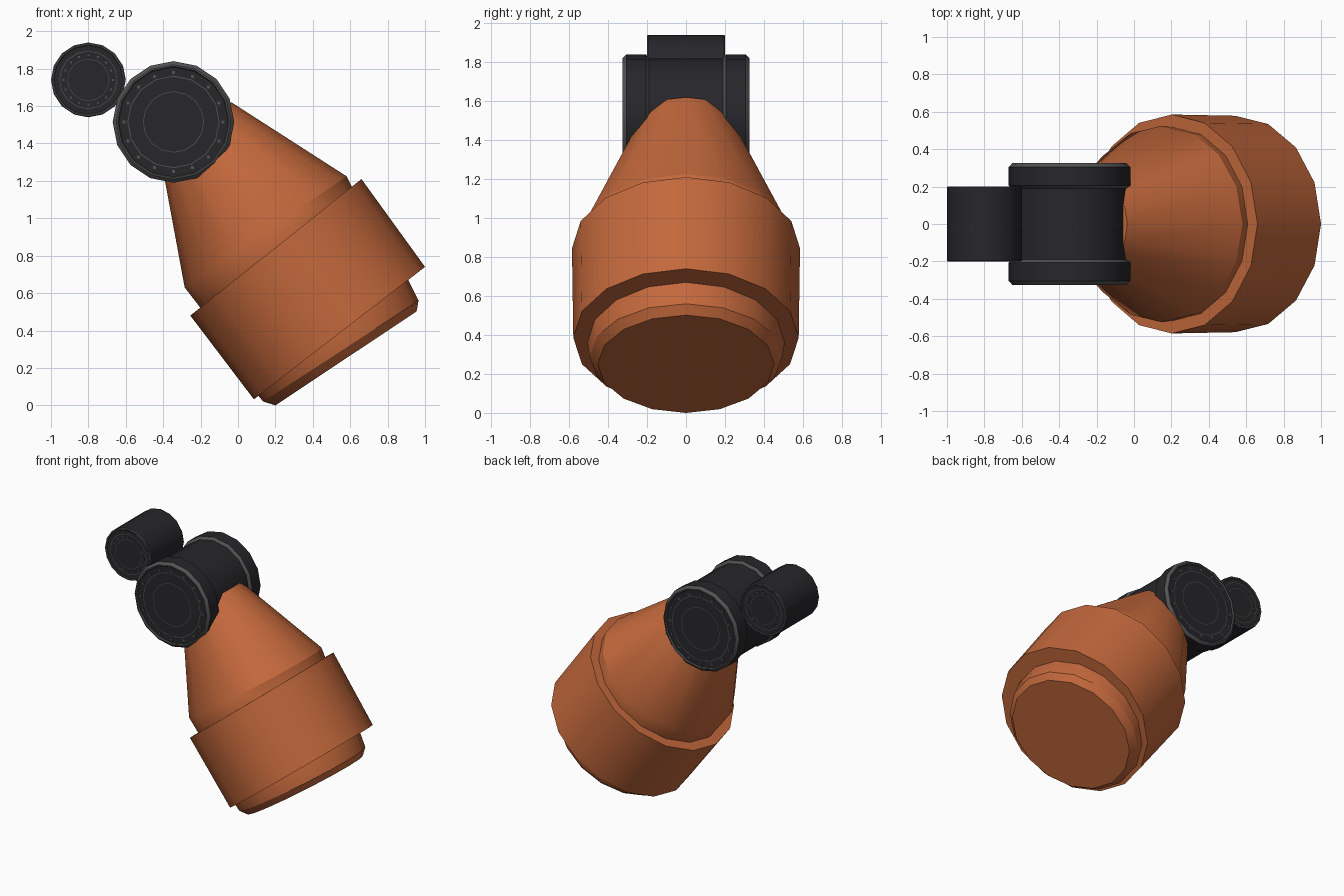
import bpy, bmesh
from math import sin, cos, pi, radians, hypot

if "Cube" in bpy.data.objects:
    bpy.data.objects.remove(bpy.data.objects["Cube"])

SIDES = 16


def material(name, rgb):
    m = bpy.data.materials.new(name)
    m.diffuse_color = (*rgb, 1)
    m.use_nodes = True
    m.node_tree.nodes["Principled BSDF"].inputs["Base Color"].default_value = m.diffuse_color
    return m


ORANGE = material("orange", (0.55, 0.14, 0.045))
BLACK = material("black", (0.02, 0.02, 0.024))
GREY = material("grey", (0.085, 0.085, 0.085))


def skin(name, rings, mats, bands):
    """Join successive rings of points into a capped solid; bands gives material slots."""
    bm = bmesh.new()
    loops = [[bm.verts.new(p) for p in ring] for ring in rings]
    n = len(rings[0])
    for a, b, slot in zip(loops, loops[1:], bands):
        for i in range(n):
            j = (i + 1) % n
            bm.faces.new((a[i], a[j], b[j], b[i])).material_index = slot
    bm.faces.new(loops[0])
    bm.faces.new(loops[-1])
    bmesh.ops.recalc_face_normals(bm, faces=bm.faces)
    me = bpy.data.meshes.new(name)
    bm.to_mesh(me)
    bm.free()
    for m in mats:
        me.materials.append(m)
    ob = bpy.data.objects.new(name, me)
    bpy.context.collection.objects.link(ob)
    bpy.ops.object.select_all(action='DESELECT')
    ob.select_set(True)
    bpy.context.view_layer.objects.active = ob
    bpy.ops.object.shade_smooth_by_angle(angle=radians(28))
    return ob


def tilted(x0, z0, x1, z1):
    """Circle whose side-on diameter runs between two points in the xz plane."""
    r = hypot(x1 - x0, z1 - z0) / 2
    ring = []
    for i in range(SIDES):
        a = 2 * pi * i / SIDES
        t = (1 + cos(a)) / 2
        ring.append((x0 + (x1 - x0) * t, r * sin(a), z0 + (z1 - z0) * t))
    return ring


def around_y(cx, cz, r, y, n=SIDES):
    return [(cx + r * cos(2 * pi * i / n), y, cz + r * sin(2 * pi * i / n)) for i in range(n)]


def roller(name, cx, cz, half, bolts, bolt_r, bolt_size):
    """Roller along y, mirrored from half = [(radius, y, slot of band to next point)]."""
    left = [(r, -y) for r, y, _ in half]
    right = [(r, y) for r, y, _ in reversed(half)]
    slots = [s for _, _, s in half]
    bands = slots[:-1] + [slots[-1]] + slots[:-1][::-1]
    skin(name, [around_y(cx, cz, r, y) for r, y in left + right], [BLACK, GREY], bands)
    # bolt heads on both ends, as one object
    end = half[0][1]
    bm = bmesh.new()
    for side in (-1, 1):
        for i in range(bolts):
            a = 2 * pi * i / bolts
            made = bmesh.ops.create_cube(bm, size=bolt_size)['verts']
            bmesh.ops.translate(bm, verts=made, vec=(
                cx + bolt_r * cos(a), side * (end - bolt_size * 0.25), cz + bolt_r * sin(a)))
    me = bpy.data.meshes.new(name + "_bolts")
    bm.to_mesh(me)
    bm.free()
    me.materials.append(GREY)
    bpy.context.collection.objects.link(bpy.data.objects.new(name + "_bolts", me))


# tapered sleeve narrowing into the large roller
skin("tapered_sleeve", [
    tilted(-0.42, 1.36, -0.035, 1.62),
    tilted(-0.285, 0.63, 0.58, 1.225),
    tilted(-0.20, 0.52, 0.61, 1.165),
    tilted(-0.16, 0.47, 0.65, 1.11)], [ORANGE], [0] * 3)

# wide collar
skin("collar", [
    tilted(-0.255, 0.48, 0.66, 1.21),
    tilted(0.085, 0.032, 1.0, 0.74)], [ORANGE], [0])

# end cap below the collar
skin("end_cap", [
    tilted(0.07, 0.10, 0.87, 0.72),
    tilted(0.11, 0.05, 0.91, 0.67),
    tilted(0.135, 0.02, 0.965, 0.56),
    tilted(0.20, 0.0, 0.955, 0.502)], [ORANGE], [0] * 3)

# large roller: ringed end, chamfered flange, recessed waist
roller("large_roller", -0.345, 1.515, [
    (0.160, 0.315, 1), (0.164, 0.315, 0), (0.242, 0.315, 1), (0.247, 0.315, 0),
    (0.293, 0.315, 1), (0.298, 0.325, 1), (0.306, 0.325, 1),
    (0.325, 0.305, 0), (0.325, 0.205, 1), (0.305, 0.190, 0)], 16, 0.264, 0.016)

# small roller
roller("small_roller", -0.80, 1.74, [
    (0.110, 0.197, 1), (0.113, 0.197, 0), (0.152, 0.197, 1), (0.156, 0.197, 0),
    (0.184, 0.197, 1), (0.188, 0.201, 1), (0.195, 0.201, 1), (0.200, 0.196, 0)],
    16, 0.132, 0.010)
